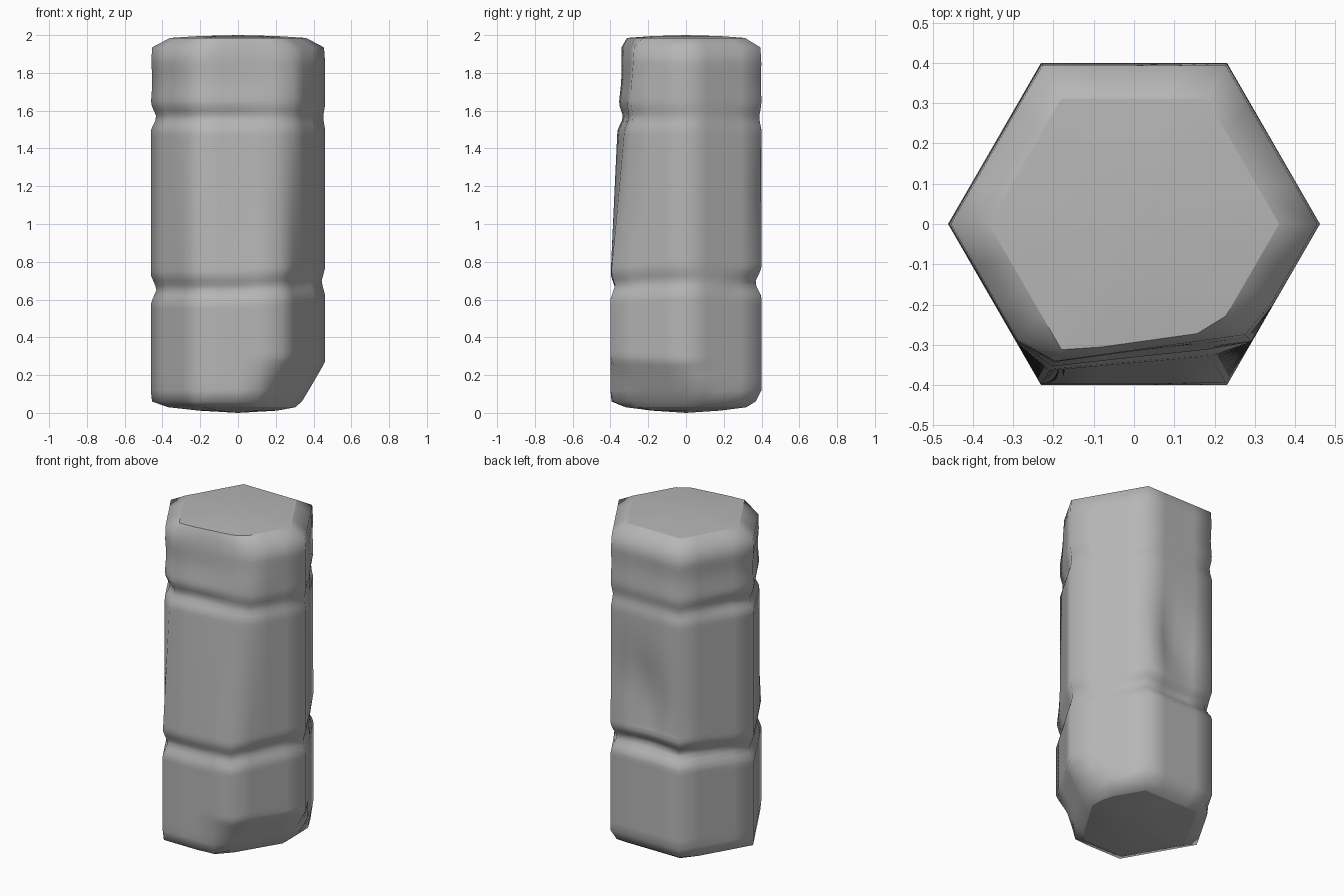
import bpy, bmesh
from math import cos, sin, pi, radians, exp

if "Cube" in bpy.data.objects:
    bpy.data.objects.remove(bpy.data.objects["Cube"])

SEG = 24      # points around each ring (keeps the hexagon corners softly shaded)
APO = 0.40    # centre-to-side distance of the hexagon


def hat(v, c, w):
    """Triangular bump of half-width w, 1 at the centre."""
    return max(0.0, 1 - abs(v - c) / w)


def hexagon(a):
    """Radius of the unworn hexagon at angle a."""
    return APO / max(cos(a - radians(30 + 60 * k)) for k in range(6))


def radius(a, z):
    """Horizontal radius of the worn hexagonal stone at angle a, height z."""
    ux, uy = cos(a), sin(a)
    r = hexagon(a)

    # worn front face, leaning back and more to the right
    t = min(1.0, max(0.0, (z - 0.7) / 1.2))
    n = 0.14 * t * ux - uy
    if n > 0.05:
        r = min(r, (APO - 0.085 * t) / n)

    # broken lower corner at the front right
    n = ux - (0.61 * uy if uy < 0 else 0)
    if n > 0.05:
        r = min(r, (0.305 + 0.58 * z) / n)
    # rounded lower back edge
    if uy > 0.05:
        r = min(r, (0.325 + 0.75 * z) / uy)

    # two carved bands, almost worn away at the back right
    back, right = max(0, uy), max(0, ux)
    deg = (a * 180 / pi + 180) % 360 - 180
    worn = 1 - 0.85 * exp(-((deg - 28) / 22) ** 2)
    r -= worn * (0.032 + 0.028 * back ** 3 - 0.008 * right) * hat(z, 0.655 + 0.04 * max(back, right), 0.075)
    r -= worn * (0.032 - 0.018 * max(back, right)) * hat(z, 1.565, 0.07)
    r -= 0.008 * exp(-((z - 1.76) / 0.09) ** 2) * (1 - right)

    # diagonal scoop in the back face
    if uy > 0.7 and 0.7 < z < 1.7:
        axis = -0.03 + 0.17 * (z - 0.75) / 0.75
        side = r * ux - axis
        wide = 0.10 if side > 0 else 0.13
        fade = min(1, (z - 0.7) / 0.1)
        r -= 0.05 * fade * exp(-(side / wide) ** 2) * exp(-((z - 1.02) / 0.27) ** 2)
    return r


# ring heights with end-cap scale
rings = [(0.012, 0.45), (0.03, 0.80), (0.06, 0.985), (0.12, 1.0)]
rings += [(0.175 + 0.025 * i, 1.0) for i in range(68)]
rings += [(1.935, 0.985), (1.985, 0.78), (1.995, 0.45)]

# stone body
bm = bmesh.new()
loops = []
for z, s in rings:
    loop = []
    for i in range(SEG):
        a = 2 * pi * i / SEG
        r = min(radius(a, z) * (0.7 + 0.3 * s), hexagon(a) * s)
        loop.append(bm.verts.new((r * cos(a), r * sin(a), z)))
    loops.append(loop)
for lo, hi in zip(loops, loops[1:]):
    for i in range(SEG):
        j = (i + 1) % SEG
        bm.faces.new((lo[i], lo[j], hi[j], hi[i]))
# gently domed ends
bottom, top = bm.verts.new((0, 0, 0)), bm.verts.new((0, 0, 2))
for i in range(SEG):
    j = (i + 1) % SEG
    bm.faces.new((bottom, loops[0][j], loops[0][i]))
    bm.faces.new((top, loops[-1][i], loops[-1][j]))
# crisp borders of both ends
for loop in (loops[1], loops[-2]):
    for i in range(SEG):
        bm.edges.get((loop[i], loop[(i + 1) % SEG])).smooth = False

mesh = bpy.data.meshes.new("stone_pillar")
bm.to_mesh(mesh)
bm.free()
pillar = bpy.data.objects.new("stone_pillar", mesh)
bpy.context.collection.objects.link(pillar)
bpy.context.view_layer.objects.active = pillar
pillar.select_set(True)
bpy.ops.object.shade_smooth_by_angle(angle=radians(80), keep_sharp_edges=True)

# dark grey stone
stone = bpy.data.materials.new("stone")
stone.diffuse_color = (0.47, 0.47, 0.47, 1)
stone.use_nodes = True
stone.node_tree.nodes["Principled BSDF"].inputs["Base Color"].default_value = stone.diffuse_color
mesh.materials.append(stone)
